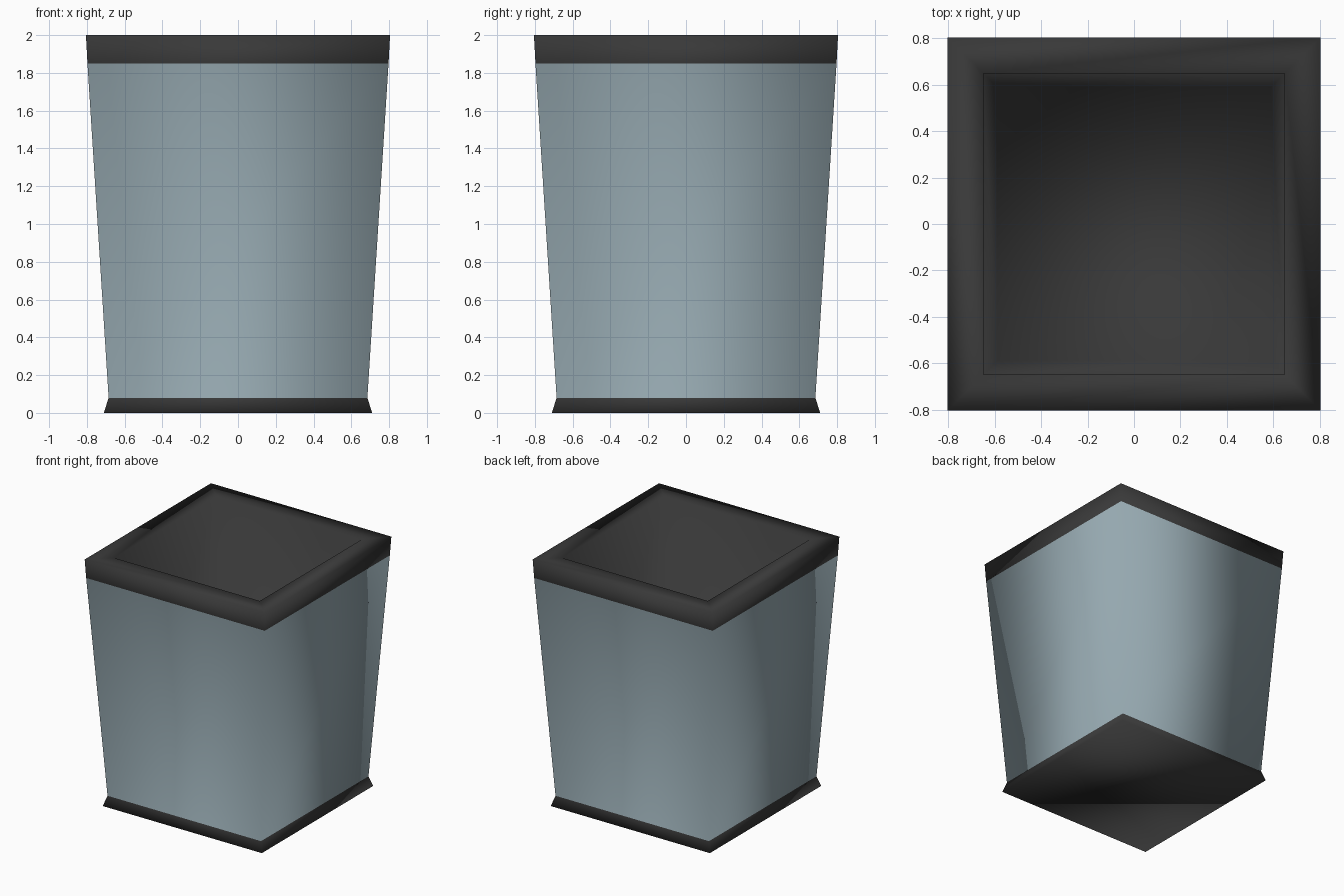
import bpy
import bmesh

if "Cube" in bpy.data.objects:
    bpy.data.objects.remove(bpy.data.objects["Cube"])


def material(name, rgb):
    m = bpy.data.materials.new(name)
    m.diffuse_color = (*rgb, 1.0)
    m.use_nodes = True
    m.node_tree.nodes["Principled BSDF"].inputs["Base Color"].default_value = m.diffuse_color
    return m


dark = material("charcoal plastic", (0.04, 0.04, 0.04))
panel = material("blue grey panel", (0.30, 0.39, 0.43))

# Square profile as (half width, height), from the underside, up the outside,
# over the rim and down the inside to the floor
profile = [(0.71, 0.0), (0.685, 0.08), (0.797, 1.85), (0.805, 2.0),
           (0.65, 1.995), (0.59, 0.10)]

bm = bmesh.new()
rings = [[bm.verts.new((sx * h, sy * h, z))
          for sx, sy in ((-1, -1), (1, -1), (1, 1), (-1, 1))]
         for h, z in profile]

# Walls: the second band is the coloured panel, all others are trim or liner
for band, (a, b) in enumerate(zip(rings, rings[1:])):
    for i in range(4):
        j = (i + 1) % 4
        f = bm.faces.new((a[i], a[j], b[j], b[i]))
        f.material_index = 1 if band == 1 else 0

# Underside and inner floor
bm.faces.new(rings[0][::-1])
bm.faces.new(rings[-1])

for f in bm.faces:
    f.smooth = True

mesh = bpy.data.meshes.new("square_bin")
bm.to_mesh(mesh)
bm.free()
mesh.materials.append(dark)
mesh.materials.append(panel)
bpy.context.collection.objects.link(bpy.data.objects.new("square_bin", mesh))
